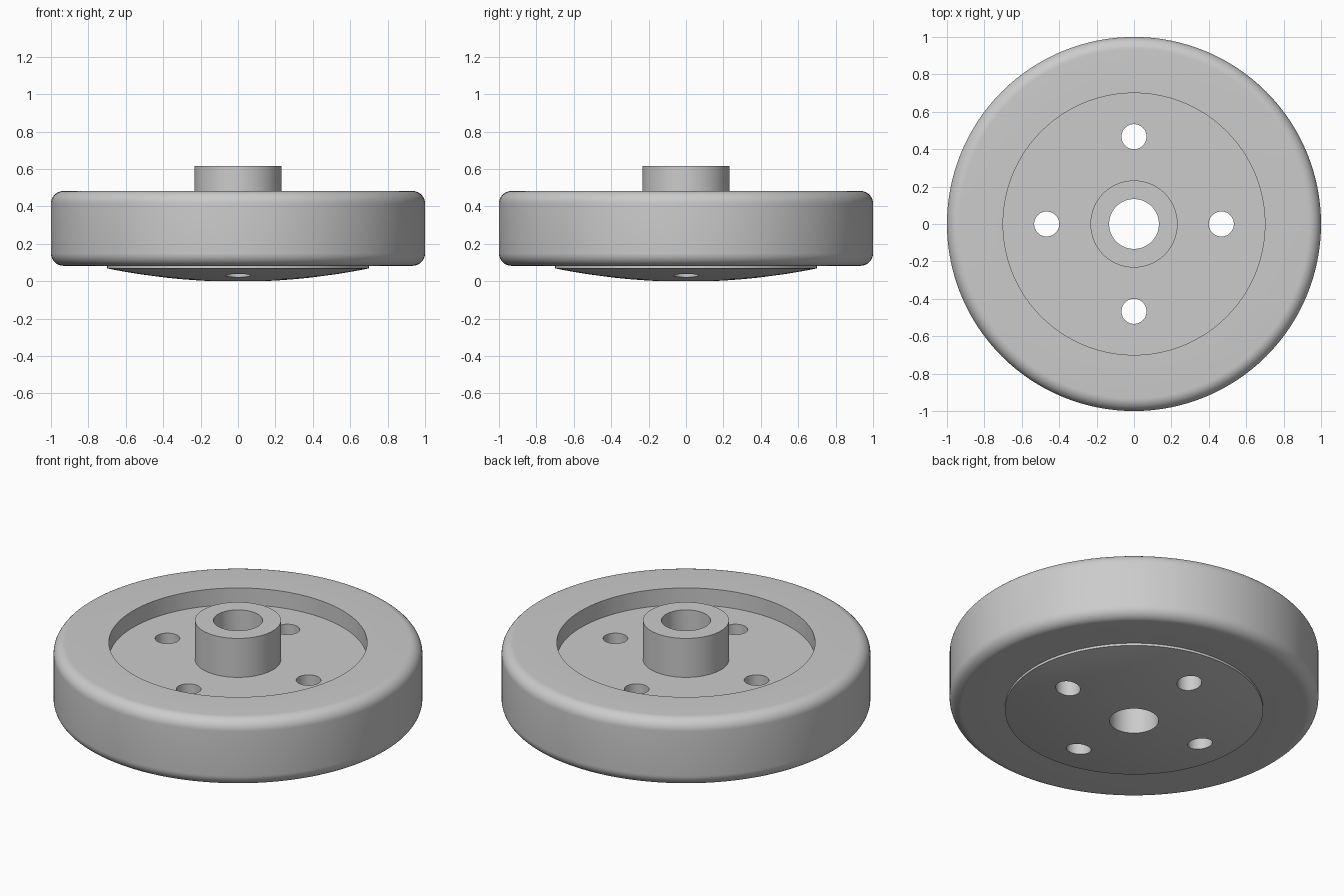
import bpy, bmesh, math

STEPS = 128
RIM_R, RECESS_R, HUB_R, BORE_R = 1.0, 0.7, 0.233, 0.133
RIM_LOW, RIM_TOP, FLOOR_Z, HUB_TOP = 0.082, 0.482, 0.382, 0.615
FILLET, DOME_RISE = 0.067, 0.068
HOLE_R, HOLE_RING = 0.067, 0.467

cube = bpy.data.objects.get("Cube")
if cube:
    bpy.data.objects.remove(cube, do_unlink=True)

# Single grey material
grey = bpy.data.materials.new("plain_grey")
grey.use_nodes = True
grey.diffuse_color = (0.6, 0.6, 0.6, 1)
grey.node_tree.nodes["Principled BSDF"].inputs["Base Color"].default_value = grey.diffuse_color


def revolve(name, profile):
    """Spin a closed (radius, height) profile around z."""
    bm = bmesh.new()
    rings = []
    for i in range(STEPS):
        a = math.tau * i / STEPS
        rings.append([bm.verts.new((r * math.cos(a), r * math.sin(a), z)) for r, z in profile])
    n = len(profile)
    for i, ring in enumerate(rings):
        nxt = rings[(i + 1) % STEPS]
        for j in range(n):
            k = (j + 1) % n
            bm.faces.new((ring[j], nxt[j], nxt[k], ring[k]))
    bmesh.ops.recalc_face_normals(bm, faces=bm.faces)
    mesh = bpy.data.meshes.new(name)
    bm.to_mesh(mesh)
    bm.free()
    mesh.materials.append(grey)
    obj = bpy.data.objects.new(name, mesh)
    bpy.context.collection.objects.link(obj)
    return obj


def corner(z, start):
    """Rounded outer rim corner, a quarter arc from the start angle."""
    r = RIM_R - FILLET
    angles = [start + math.pi / 2 * i / 10 for i in range(11)]
    return [(r + FILLET * math.cos(a), z + FILLET * math.sin(a)) for a in angles]


def dome(t):
    """Shallow convex underside from bore to recess radius."""
    r = BORE_R + (RECESS_R - BORE_R) * t
    return r, DOME_RISE * (r * r - BORE_R ** 2) / (RECESS_R ** 2 - BORE_R ** 2)


# Wheel: domed underside, rounded rim, recessed web and bored hub
profile = [dome(i / 12) for i in range(13)]
profile += [(RECESS_R, RIM_LOW)]
profile += corner(RIM_LOW + FILLET, -math.pi / 2)
profile += corner(RIM_TOP - FILLET, 0)
profile += [(RECESS_R, RIM_TOP), (RECESS_R, FLOOR_Z), (HUB_R, FLOOR_Z),
            (HUB_R, HUB_TOP), (BORE_R, HUB_TOP)]
wheel = revolve("wheel", profile)

# Four bolt holes through the web
bm = bmesh.new()
for i in range(4):
    a = math.pi / 2 * i
    res = bmesh.ops.create_cone(bm, cap_ends=True, segments=48, radius1=HOLE_R,
                                radius2=HOLE_R, depth=2)
    bmesh.ops.translate(bm, verts=res["verts"],
                        vec=(HOLE_RING * math.cos(a), HOLE_RING * math.sin(a), 0))
mesh = bpy.data.meshes.new("bolt_hole_cutter")
bm.to_mesh(mesh)
bm.free()
mesh.materials.append(grey)
cutter = bpy.data.objects.new("bolt_hole_cutter", mesh)
cutter.hide_render = True
bpy.context.collection.objects.link(cutter)

cut = wheel.modifiers.new("bolt_holes", "BOOLEAN")
cut.operation = "DIFFERENCE"
cut.solver = "EXACT"
cut.object = cutter
bpy.ops.object.select_all(action="DESELECT")
wheel.select_set(True)
bpy.context.view_layer.objects.active = wheel
bpy.ops.object.modifier_apply(modifier=cut.name)
bpy.data.objects.remove(cutter, do_unlink=True)

# Smooth round walls, crisp edges
bpy.ops.object.shade_smooth_by_angle(angle=math.radians(30))
